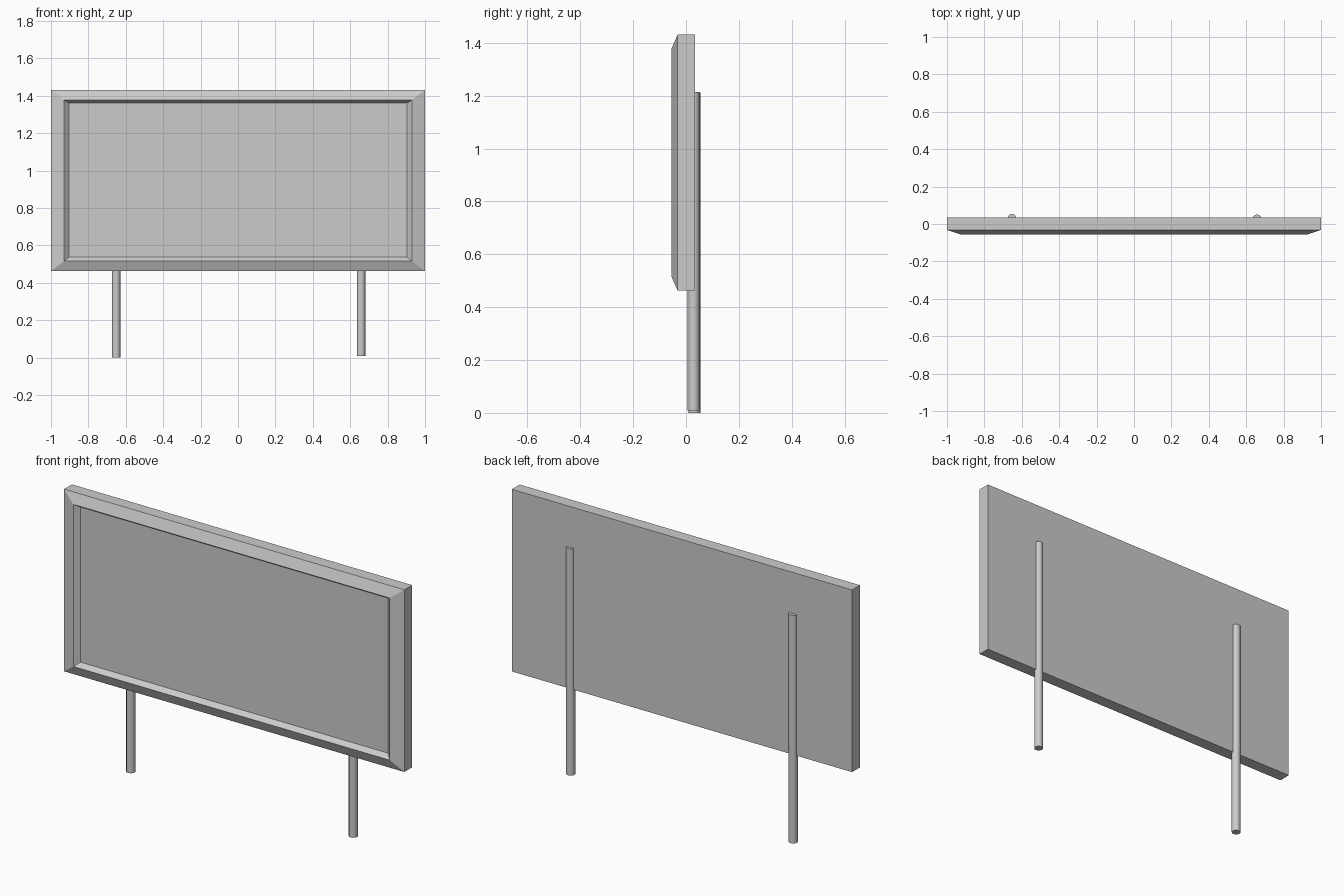
import bpy, bmesh
from mathutils import Matrix, Vector

if "Cube" in bpy.data.objects:
    bpy.data.objects.remove(bpy.data.objects["Cube"])


def add_object(name, bm):
    bmesh.ops.recalc_face_normals(bm, faces=bm.faces)
    mesh = bpy.data.meshes.new(name)
    bm.to_mesh(mesh)
    bm.free()
    obj = bpy.data.objects.new(name, mesh)
    bpy.context.collection.objects.link(obj)
    return obj


# Sign board: rectangular rings (half width, y, bottom z, top z) from back to recessed panel
rings = [
    (1.0, 0.034, 0.463, 1.431),
    (1.0, -0.032, 0.463, 1.431),
    (0.93, -0.055, 0.516, 1.377),
    (0.904, -0.031, 0.537, 1.361),
]
bm = bmesh.new()
loops = [[bm.verts.new(p) for p in ((-w, y, lo), (w, y, lo), (w, y, hi), (-w, y, hi))]
         for w, y, lo, hi in rings]
for a, b in zip(loops, loops[1:]):
    for i in range(4):
        j = (i + 1) % 4
        bm.faces.new((a[i], a[j], b[j], b[i]))
bm.faces.new(loops[0])
bm.faces.new(loops[-1])
add_object("sign_board", bm)


# Two round posts, half sunk into the back of the board
def post(name, x, y, bottom, top, radius=0.0225):
    bm = bmesh.new()
    bmesh.ops.create_cone(bm, cap_ends=True, segments=12, radius1=radius, radius2=radius,
                          depth=top - bottom,
                          matrix=Matrix.Translation(Vector((x, y, (top + bottom) / 2))))
    obj = add_object(name, bm)
    bpy.context.view_layer.objects.active = obj
    obj.select_set(True)
    bpy.ops.object.shade_smooth_by_angle(angle=0.7)
    obj.select_set(False)


post("left_post", -0.652, 0.0315, 0.0, 1.212)
post("right_post", 0.658, 0.0285, 0.009, 1.214)
